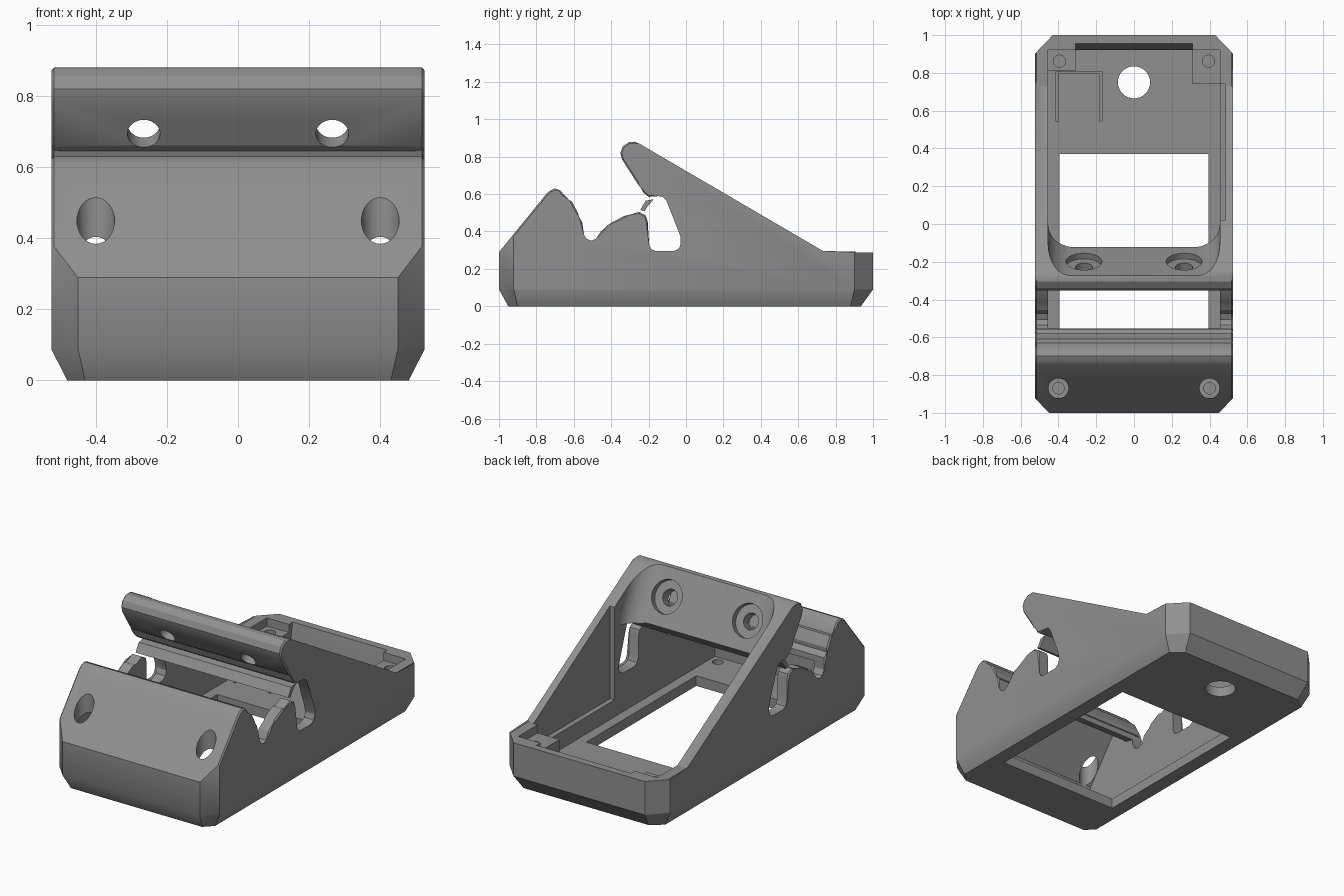
import bpy, bmesh, math
from mathutils import Vector

if "Cube" in bpy.data.objects:
    bpy.data.objects.remove(bpy.data.objects["Cube"])

mat = bpy.data.materials.new("mid_grey")
mat.diffuse_color = (0.28, 0.28, 0.28, 1)
mat.use_nodes = True
mat.node_tree.nodes["Principled BSDF"].inputs["Base Color"].default_value = mat.diffuse_color


def make(name, bm):
    bmesh.ops.recalc_face_normals(bm, faces=bm.faces)
    me = bpy.data.meshes.new(name)
    bm.to_mesh(me)
    bm.free()
    ob = bpy.data.objects.new(name, me)
    bpy.context.collection.objects.link(ob)
    me.materials.append(mat)
    return ob


def loft(name, rings, bevel=0):
    """Closed solid through rings of 3D points; optional bevel on the end edges."""
    bm = bmesh.new()
    vs = [[bm.verts.new(p) for p in r] for r in rings]
    n = len(rings[0])
    for a, b in zip(vs, vs[1:]):
        for i in range(n):
            j = (i + 1) % n
            bm.faces.new((a[i], a[j], b[j], b[i]))
    caps = [bm.faces.new(vs[0]), bm.faces.new(vs[-1])]
    if bevel:
        edges = [e for f in caps for e in f.edges]
        bmesh.ops.bevel(bm, geom=edges, offset=bevel, segments=1, affect='EDGES')
    return make(name, bm)


def side_prism(name, pts, x0, x1, bevel=0):
    return loft(name, [[(x, y, z) for y, z in pts] for x in (x0, x1)], bevel)


def box(name, x0, x1, y0, y1, z0, z1):
    return side_prism(name, [(y0, z0), (y1, z0), (y1, z1), (y0, z1)], x0, x1)


def rod(name, start, end, r, n=32):
    a, b = Vector(start), Vector(end)
    q = (b - a).to_track_quat('Z', 'Y')
    ring = [q @ Vector((r * math.cos(t), r * math.sin(t), 0))
            for t in (2 * math.pi * i / n for i in range(n))]
    return loft(name, [[p + c for p in ring] for c in (a, b)])


def boolean(ob, tool, op='DIFFERENCE'):
    m = ob.modifiers.new("cut", 'BOOLEAN')
    m.operation, m.object, m.solver = op, tool, 'EXACT'
    dg = bpy.context.evaluated_depsgraph_get()
    me = bpy.data.meshes.new_from_object(ob.evaluated_get(dg))
    ob.modifiers.clear()
    ob.data = me
    bpy.data.objects.remove(tool)


# Side silhouette: front wedge, notch, side slot, crossbar tip, long rear slope
profile = [
    (-1.05, -0.05), (-1.05, 0.228), (-0.745, 0.603), (-0.725, 0.62), (-0.70, 0.63),
    (-0.675, 0.622), (-0.655, 0.60), (-0.63, 0.56), (-0.61, 0.56), (-0.578, 0.50),
    (-0.58, 0.475), (-0.555, 0.45), (-0.553, 0.38), (-0.535, 0.353), (-0.505, 0.342),
    (-0.475, 0.355), (-0.455, 0.40), (-0.41, 0.43), (-0.395, 0.45), (-0.33, 0.483),
    (-0.305, 0.48), (-0.25, 0.505), (-0.215, 0.485), (-0.205, 0.455), (-0.205, 0.33),
    (-0.193, 0.30), (-0.165, 0.288), (-0.06, 0.288), (-0.03, 0.305), (-0.02, 0.335),
    (-0.03, 0.375), (-0.098, 0.57), (-0.12, 0.592), (-0.15, 0.597), (-0.20, 0.585),
    (-0.225, 0.605), (-0.24, 0.645), (-0.262, 0.66), (-0.342, 0.785), (-0.351, 0.82),
    (-0.338, 0.855), (-0.305, 0.878), (-0.275, 0.88), (-0.25, 0.87), (0.73, 0.288),
    (1.05, 0.288), (1.05, -0.05)]
body = side_prism("body", profile, -0.525, 0.525, 0.008)

# Plan outline with chamfered corners and a tapered foot
def plan(z, xw, xf, xb, yf, yfc, yb, ybc):
    half = [(xf, yf), (xw, yfc), (xw, ybc), (xb, yb)]
    return [(x, y, z) for x, y in half] + [(-x, y, z) for x, y in reversed(half)]

top = (0.526, 0.45, 0.43, -1.0, -0.92, 1.0, 0.9)
boolean(body, loft("outline", [
    plan(0, 0.48, 0.43, 0.41, -0.95, -0.9, 0.935, 0.88),
    plan(0.09, *top), plan(1.0, *top)]), 'INTERSECT')

# Hollow interior running under the crossbar
W = 0.455
boolean(body, side_prism("cavity", [
    (-0.92, 0.06), (-0.92, 0.27), (-0.72, 0.53), (-0.68, 0.53), (-0.61, 0.43),
    (-0.53, 0.41), (-0.53, 0.585), (0.92, 0.585), (0.92, 0.06)], -W, W))

# Rounded opening behind the leaning crossbar
def opening(z):
    y0 = -0.12 - 0.53 * (z - 0.59)
    r = 0.12
    pts = [(W, 0.6), (-W, 0.6)]
    for cx, a0 in ((-W + r, 180), (W - r, 270)):
        for i in range(9):
            a = math.radians(a0 + 90 * i / 8)
            pts.append((cx + r * math.cos(a), y0 + r + r * math.sin(a)))
    return [(x, y, z) for x, y in pts]

boolean(body, loft("rear_opening", [opening(0.57), opening(0.97)]))

# Thinned right wall, tapered rear wall recess
boolean(body, box("wall_relief", 0.40, 0.485, 0.02, 0.74, 0.16, 0.9))
boolean(body, side_prism("rear_recess", [(0.90, 0.08), (0.915, 0.08), (0.96, 0.31),
                                         (0.90, 0.31)], -0.31, 0.31))

# Floor window, round floor hole, U-shaped flexing tab
boolean(body, box("window", -0.395, 0.395, -0.66, 0.37, -0.1, 0.1))
boolean(body, rod("floor_hole", (0, 0.75, -0.1), (0, 0.75, 0.1), 0.085))
for x0, x1, y0, y1 in ((-0.412, -0.4, 0.545, 0.808), (-0.182, -0.17, 0.545, 0.808),
                       (-0.406, -0.176, 0.796, 0.808)):
    boolean(body, box("tab_slot", x0, x1, y0, y1, 0.012, 0.2))

# Crossbar bolt holes and front screw holes
d = Vector((0, 0.88, 0.47))
for s in (-1, 1):
    c = Vector((s * 0.265, -0.207, 0.735))
    boolean(body, rod("bolt_hole", c - d * 0.3, c + d * 0.2, 0.046))
    boolean(body, rod("bolt_seat", c - d * 0.025, c + d * 0.2, 0.095))
    boolean(body, rod("screw_access", (s * 0.4, -0.87, 0.2), (s * 0.4, -0.87, 0.8), 0.053))
    boolean(body, rod("screw_hole", (s * 0.4, -0.87, 0.02), (s * 0.4, -0.87, 0.1), 0.03))

# Thin lip under the crossbar
lip = side_prism("crossbar_lip", [(-0.245, 0.515), (-0.215, 0.565), (-0.172, 0.572),
                                  (-0.205, 0.535), (-0.222, 0.508)], -0.5, 0.5)

# Rear corner screw blocks
left = box("left_corner_block", -0.46, -0.31, 0.81, 0.925, 0.055, 0.24)
right = box("right_corner_block", 0.31, 0.46, 0.74, 0.925, 0.055, 0.24)
for ob, x in ((left, -0.395), (right, 0.395)):
    boolean(ob, rod("block_hole", (x, 0.862, 0.12), (x, 0.862, 0.3), 0.032))

# Smooth rounded areas, keep hard edges
for ob in (body, lip, left, right):
    bpy.ops.object.select_all(action='DESELECT')
    ob.select_set(True)
    bpy.context.view_layer.objects.active = ob
    bpy.ops.object.shade_smooth_by_angle(angle=math.radians(30))
